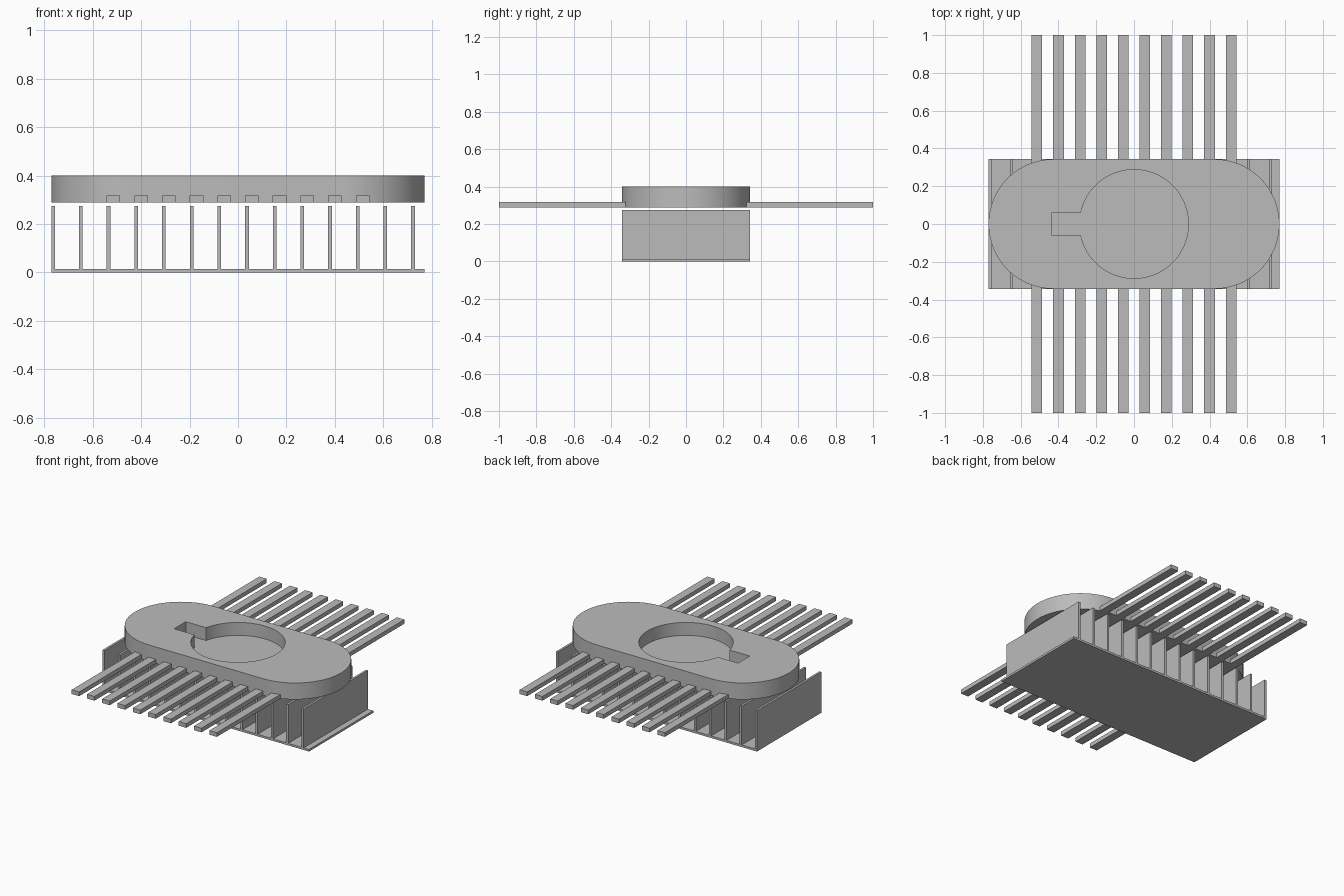
import bpy, bmesh
from math import sin, cos, pi, asin, radians

cube = bpy.data.objects.get("Cube")
if cube:
    bpy.data.objects.remove(cube, do_unlink=True)

GREY = (0.5, 0.5, 0.5, 1)
grey = bpy.data.materials.new("plain grey")
grey.use_nodes = True
grey.diffuse_color = GREY
grey.node_tree.nodes["Principled BSDF"].inputs["Base Color"].default_value = GREY

HALF_X, HALF_Y = 0.77, 0.343
BODY_Z, TOP_Z, POCKET_Z = 0.289, 0.4, 0.313


def arc(cx, radius, start, end, steps):
    """Points on an arc centred on the x axis."""
    angles = [start + (end - start) * i / steps for i in range(steps + 1)]
    return [(cx + radius * cos(a), radius * sin(a)) for a in angles]


def prism(name, outline, z0, z1):
    """Extrude a flat counter-clockwise outline from z0 up to z1."""
    bm = bmesh.new()
    base = bm.faces.new([bm.verts.new((x, y, z0)) for x, y in outline])
    top = bmesh.ops.extrude_face_region(bm, geom=[base], use_keep_orig=True)
    moved = [v for v in top["geom"] if isinstance(v, bmesh.types.BMVert)]
    bmesh.ops.translate(bm, verts=moved, vec=(0, 0, z1 - z0))
    bmesh.ops.recalc_face_normals(bm, faces=bm.faces)
    mesh = bpy.data.meshes.new(name)
    bm.to_mesh(mesh)
    bm.free()
    mesh.materials.append(grey)
    obj = bpy.data.objects.new(name, mesh)
    bpy.context.collection.objects.link(obj)
    return obj


def box(name, x0, x1, y0, y1, z0, z1):
    return prism(name, [(x0, y0), (x1, y0), (x1, y1), (x0, y1)], z0, z1)


# Rounded package body
end_x = HALF_X - HALF_Y
body = prism("package_body",
             arc(end_x, HALF_Y, -pi / 2, pi / 2, 40)
             + arc(-end_x, HALF_Y, pi / 2, 3 * pi / 2, 40), BODY_Z, TOP_Z)

# Keyhole pocket: round recess with a slot towards -x
radius, slot = 0.288, 0.062
gap = asin(slot / radius)
cutter = prism("pocket_cutter",
               arc(0, radius, gap - pi, pi - gap, 72)
               + [(-0.433, slot), (-0.433, -slot)], POCKET_Z, TOP_Z + 0.1)
cutter.hide_render = True
cut = body.modifiers.new("pocket", "BOOLEAN")
cut.operation, cut.solver, cut.object = "DIFFERENCE", "EXACT", cutter
bpy.context.view_layer.objects.active = body
body.select_set(True)
bpy.ops.object.modifier_apply(modifier=cut.name)
bpy.data.objects.remove(cutter, do_unlink=True)
bpy.ops.object.shade_smooth_by_angle(angle=radians(30))

# Ten flat leads on each long side
for i in range(10):
    x = (i - 4.5) * 0.1142
    for side, y0, y1 in (("front", -1, -0.3), ("back", 0.3, 1)):
        box(f"{side}_lead_{i + 1}", x - 0.028, x + 0.028, y0, y1, BODY_Z, 0.317)

# Heat sink: base plate with upright fins
box("heat_sink_base", -HALF_X, HALF_X, -HALF_Y, HALF_Y, 0, 0.014)
for i in range(14):
    x = -HALF_X + i * 0.1142
    box(f"heat_sink_fin_{i + 1}", x, x + 0.015, -HALF_Y, HALF_Y, 0.014, 0.275)
